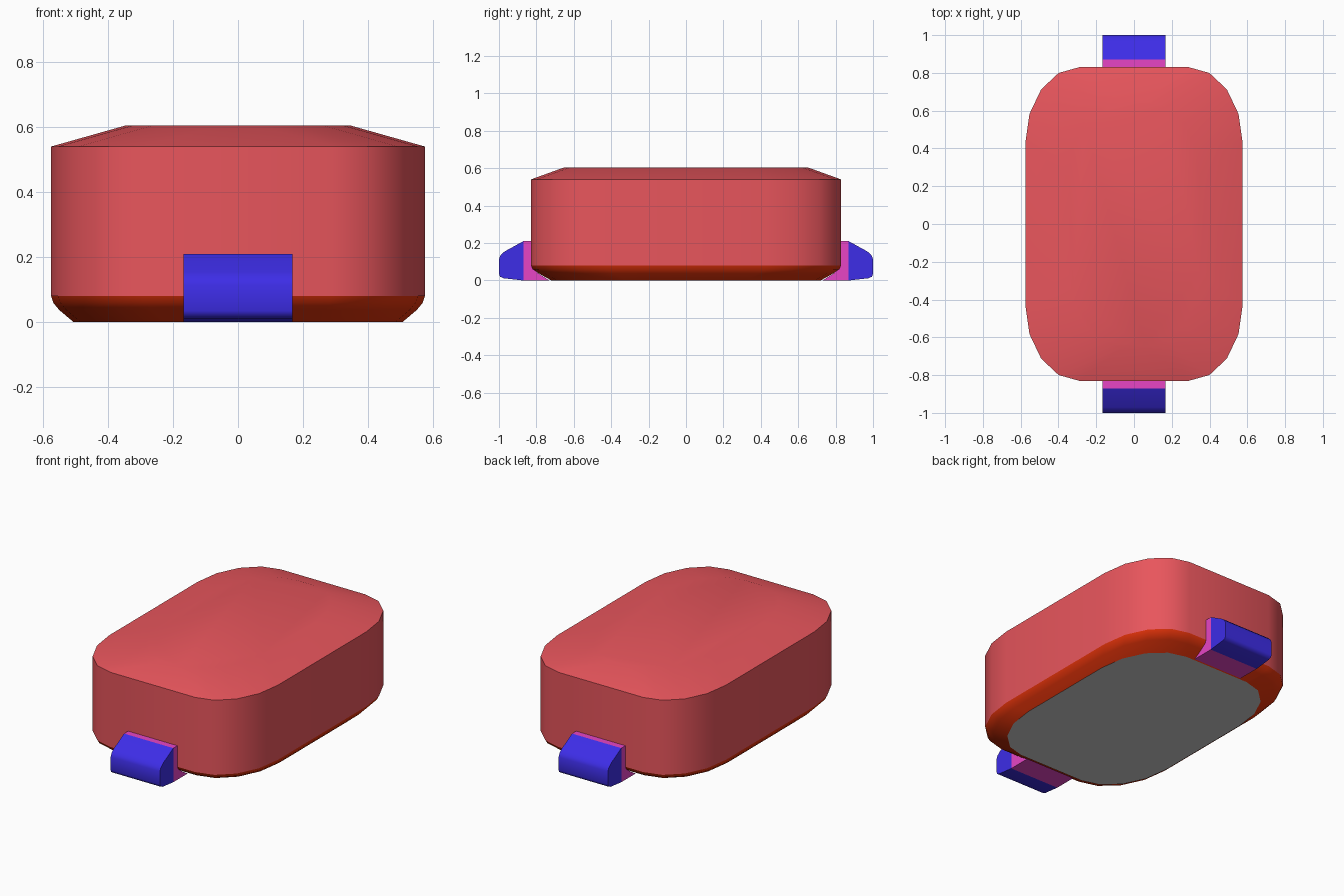
import bpy
from math import sin, cos, pi, radians

if "Cube" in bpy.data.objects:
    bpy.data.objects.remove(bpy.data.objects["Cube"])


def material(name, color):
    m = bpy.data.materials.new(name)
    m.diffuse_color = (*color, 1)
    m.use_nodes = True
    m.node_tree.nodes["Principled BSDF"].inputs["Base Color"].default_value = m.diffuse_color
    return m


RED = material("red", (0.81, 0.092, 0.108))
ORANGE = material("burnt_orange", (0.8, 0.034, 0.003))
BLUE = material("blue", (0.047, 0.026, 0.8))
PINK = material("pink", (0.8, 0.06, 0.56))


def add_object(name, verts, faces, mat=None, smooth=30):
    mesh = bpy.data.meshes.new(name)
    mesh.from_pydata(verts, [], faces)
    if mat:
        mesh.materials.append(mat)
    ob = bpy.data.objects.new(name, mesh)
    bpy.context.collection.objects.link(ob)
    bpy.ops.object.select_all(action='DESELECT')
    ob.select_set(True)
    bpy.context.view_layer.objects.active = ob
    bpy.ops.object.shade_smooth_by_angle(angle=radians(smooth))
    return ob


def ring(hx, hy, z, rx=0.285, ry=0.40, segs=4):
    """Rounded rectangle with elliptical corners."""
    pts = []
    for q, (sx, sy) in enumerate([(1, 1), (-1, 1), (-1, -1), (1, -1)]):
        for i in range(segs + 1):
            a = (q + i / segs) * pi / 2
            pts.append((sx * (hx - rx) + rx * cos(a),
                        sy * (hy - ry) + ry * sin(a), z))
    return pts


def loft(name, sections, mat, cap_top=False, smooth=30):
    rings = [ring(*s) for s in sections]
    n = len(rings[0])
    faces = [(k * n + i, k * n + (i + 1) % n, (k + 1) * n + (i + 1) % n, (k + 1) * n + i)
             for k in range(len(rings) - 1) for i in range(n)]
    if cap_top:
        faces.append(tuple(range((len(rings) - 1) * n, len(rings) * n)))
    return add_object(name, sum(rings, []), faces, mat, smooth)


def extrude_x(name, profile, half, side, mat):
    """Extrude a (y, z) profile across x; side -1 is front, 1 is back."""
    n = len(profile)
    verts = [(x, side * y, z) for x in (-half, half) for y, z in profile]
    faces = [tuple(range(n))[::-1], tuple(range(n, 2 * n))]
    faces += [(i, (i + 1) % n, n + (i + 1) % n, n + i) for i in range(n)]
    if side < 0:
        faces = [f[::-1] for f in faces]
    return add_object(name, verts, faces, mat, 50)


# Main shell with shallow domed lid
loft("body_shell", [(0.575, 0.83, 0.08), (0.575, 0.83, 0.54), (0.345, 0.65, 0.605)],
     RED, cap_top=True)

# Rounded lower rim
loft("bottom_rim", [(0.505, 0.72, 0), (0.55, 0.787, 0.038),
                    (0.568, 0.82, 0.06), (0.575, 0.83, 0.082)], ORANGE, smooth=50)

# Flat underside
plate = ring(0.505, 0.72, 0)
add_object("bottom_plate", plate, [tuple(range(len(plate)))[::-1]])

# Lug and its mount at each end, profiles counter-clockwise in (y, z)
mount = [(0.73, 0), (0.87, 0), (0.87, 0.21), (0.83, 0.21), (0.83, 0.08), (0.79, 0.038)]
lug = [(0.87, 0), (0.975, 0.012), (0.994, 0.02), (1.0, 0.035), (1.0, 0.115),
       (0.992, 0.135), (0.97, 0.155), (0.87, 0.21)]
for label, side in (("front", -1), ("back", 1)):
    extrude_x(label + "_lug_mount", mount, 0.168, side, PINK)
    extrude_x(label + "_lug", lug, 0.168, side, BLUE)
